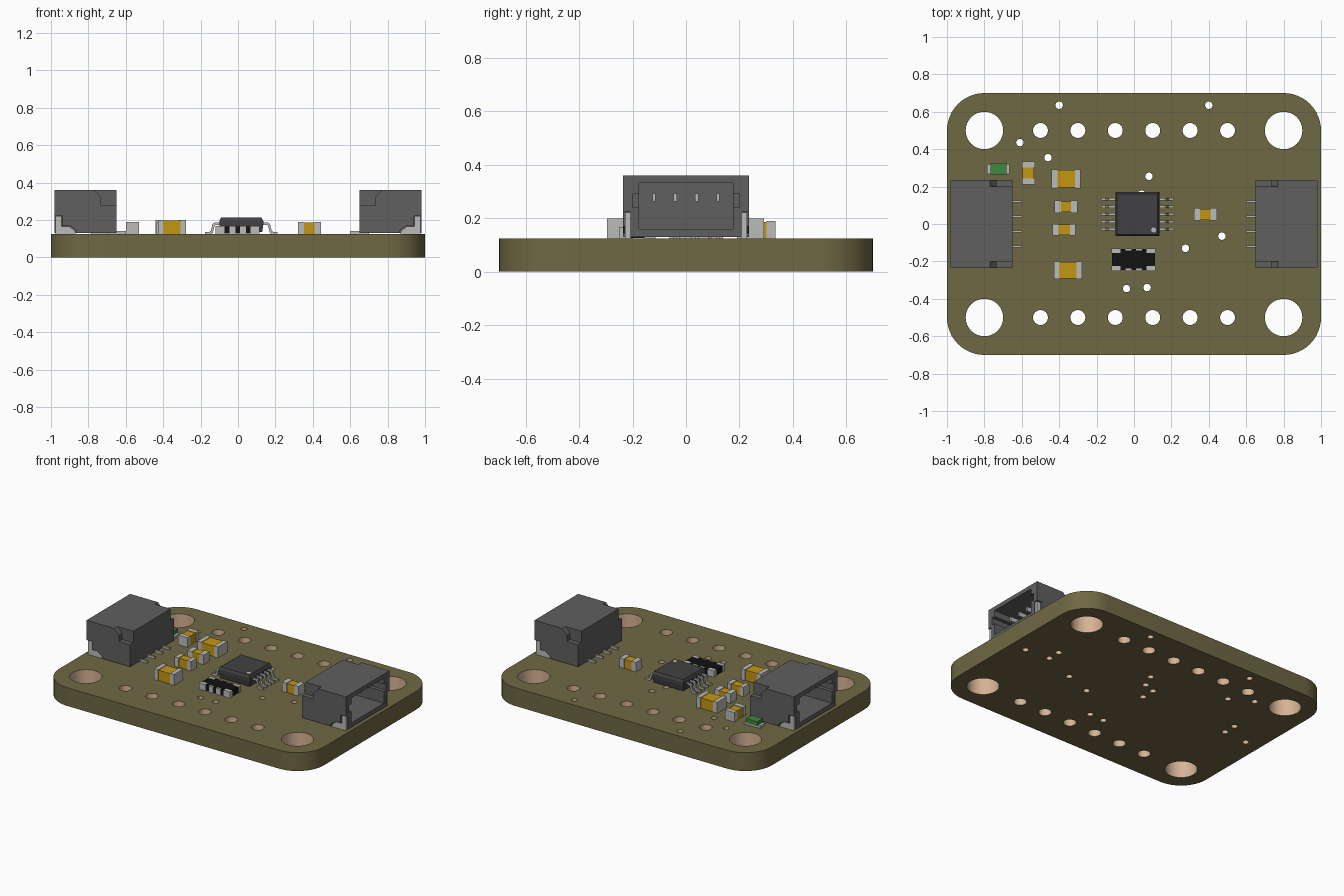
import bpy, bmesh, math
from mathutils import Vector

if "Cube" in bpy.data.objects:
    bpy.data.objects.remove(bpy.data.objects["Cube"])

TOP = 0.125  # board thickness


def material(name, r, g, b):
    m = bpy.data.materials.new(name)
    m.diffuse_color = (r, g, b, 1)
    m.use_nodes = True
    m.node_tree.nodes["Principled BSDF"].inputs["Base Color"].default_value = m.diffuse_color
    return m


OLIVE = material("olive board", 0.162, 0.138, 0.058)
COPPER = material("copper plating", 0.68, 0.45, 0.30)
GREY = material("connector grey", 0.115, 0.115, 0.115)
CHARCOAL = material("chip charcoal", 0.053, 0.053, 0.056)
BLACK = material("resistor black", 0.006, 0.006, 0.006)
SILVER = material("solder silver", 0.50, 0.50, 0.485)
GOLD = material("capacitor gold", 0.55, 0.31, 0.006)
GREEN = material("lamp green", 0.05, 0.25, 0.055)


def finish(name, bm, *mats):
    bmesh.ops.recalc_face_normals(bm, faces=bm.faces)
    me = bpy.data.meshes.new(name)
    bm.to_mesh(me)
    bm.free()
    for m in mats:
        me.materials.append(m)
    ob = bpy.data.objects.new(name, me)
    bpy.context.collection.objects.link(ob)
    return ob


def prisms(name, shapes, mat):
    """Each shape is (xz profile, y0, y1), extruded along y."""
    bm = bmesh.new()
    for pts, y0, y1 in shapes:
        f = bm.faces.new([bm.verts.new((x, y0, z)) for x, z in pts])
        ext = bmesh.ops.extrude_face_region(bm, geom=[f])["geom"]
        bmesh.ops.translate(bm, vec=(0, y1 - y0, 0),
                            verts=[v for v in ext if isinstance(v, bmesh.types.BMVert)])
    return finish(name, bm, mat)


def boxes(name, spans, mat):
    """Each span is x0, x1, y0, y1, z0, z1."""
    return prisms(name, [([(a, e), (b, e), (b, f), (a, f)], c, d)
                         for a, b, c, d, e, f in spans], mat)


def cut(target, cutter):
    mod = target.modifiers.new("cut", 'BOOLEAN')
    mod.operation, mod.solver, mod.object = 'DIFFERENCE', 'EXACT', cutter
    bpy.context.view_layer.objects.active = target
    bpy.ops.object.modifier_apply(modifier=mod.name)
    bpy.data.objects.remove(cutter)


# Circuit board with rounded corners and plated holes
def ring(x, y, r, n):
    return [(x + r * math.cos(math.tau * i / n), y + r * math.sin(math.tau * i / n))
            for i in range(n)]


outline = []
for k, (sx, sy) in enumerate([(1, 1), (-1, 1), (-1, -1), (1, -1)]):
    for i in range(13):
        a = math.pi / 2 * (k + i / 12)
        outline.append((sx * 0.8 + 0.2 * math.cos(a), sy * 0.5 + 0.2 * math.sin(a)))

vias = [(-0.4, 0.635), (0.4, 0.635), (-0.61, 0.435), (-0.46, 0.355), (0.08, 0.255),
        (0.04, 0.16), (-0.043, 0.13), (-0.043, 0.035), (0.47, -0.065), (0.275, -0.13),
        (-0.04, -0.345), (0.07, -0.34)]
vias += [(s * x, y) for s in (-1, 1) for x, y in [(0.89, 0.015), (0.71, 0.03), (0.71, 0.12)]]
loops = [outline]
loops += [ring(sx * 0.8, sy * 0.5, 0.1, 40) for sx in (-1, 1) for sy in (-1, 1)]
loops += [ring(-0.5 + 0.2 * i, s * 0.5, 0.04, 24) for i in range(6) for s in (-1, 1)]
loops += [ring(x, y, 0.02, 16) for x, y in vias]

bm = bmesh.new()
for loop in loops:
    vs = [bm.verts.new((x, y, 0)) for x, y in loop]
    for i, v in enumerate(vs):
        bm.edges.new((v, vs[i - 1]))
bmesh.ops.triangle_fill(bm, edges=bm.edges[:], use_beauty=True, normal=Vector((0, 0, 1)))
ext = bmesh.ops.extrude_face_region(bm, geom=bm.faces[:])["geom"]
bmesh.ops.translate(bm, vec=(0, 0, TOP), verts=[v for v in ext if isinstance(v, bmesh.types.BMVert)])
bm.normal_update()
for f in bm.faces:
    c = f.calc_center_median()
    inside = math.hypot(max(abs(c.x) - 0.8, 0), max(abs(c.y) - 0.5, 0)) < 0.18
    f.material_index = int(abs(f.normal.z) < 0.5 and inside)
board = finish("circuit_board", bm, OLIVE, COPPER)
bpy.context.view_layer.objects.active = board
board.select_set(True)
bpy.ops.object.shade_smooth_by_angle(angle=math.radians(30))
board.select_set(False)

# Side connectors: shell with socket, latch steps, corner tabs and pins
PIN_Y = [-0.12, -0.04, 0.04, 0.12]
for side, s in (("left", -1), ("right", 1)):
    def mx(a, b):
        return (s * a, s * b)
    shell = boxes(side + "_connector_shell", [(*mx(0.65, 0.98), -0.235, 0.235, 0.13, 0.36)], GREY)
    cut(shell, boxes("cutter", [(*mx(0.72, 1.1), -0.175, 0.175, 0.16, 0.332)], GREY))
    for t in (-1, 1):
        # keyway beside the socket
        cut(shell, boxes("cutter", [(*mx(0.80, 1.1), t * 0.16, t * 0.2, 0.24, 0.29)], GREY))
        # stepped recess on the rear upper edge
        step = [(0.6, 0.28), (0.735, 0.28), (0.735, 0.322), (0.77, 0.36), (0.77, 0.4), (0.6, 0.4)]
        cut(shell, prisms("cutter", [([(s * x, z) for x, z in step], t * 0.2, t * 0.3)], GREY))
        # notch at the lower outer corner
        notch = [(0.865, 0.1), (0.865, 0.145), (0.9, 0.17), (0.94, 0.17),
                 (0.94, 0.225), (1.1, 0.225), (1.1, 0.1)]
        cut(shell, prisms("cutter", [([(s * x, z) for x, z in notch], t * 0.21, t * 0.3)], GREY))
    tab = [(0.87, TOP), (0.975, TOP), (0.975, 0.222), (0.945, 0.222), (0.945, 0.165),
           (0.9, 0.165), (0.87, 0.14)]
    prisms(side + "_solder_tabs", [([(s * x, z) for x, z in tab], t * 0.205, t * 0.228)
                                   for t in (-1, 1)], SILVER)
    boxes(side + "_connector_pins",
          [(*mx(0.6, 0.7), y - 0.006, y + 0.006, TOP, 0.14) for y in PIN_Y] +
          [(*mx(0.71, 0.9), y - 0.006, y + 0.006, 0.262, 0.292) for y in PIN_Y], SILVER)

# Ceramic capacitors: gold body between silver end caps
CAPS = [(-0.44, -0.285, 0.19, 0.292, 0.2, 0.03), (-0.425, -0.302, 0.06, 0.125, 0.19, 0.034),
        (-0.435, -0.312, -0.062, 0.0, 0.19, 0.03), (-0.427, -0.277, -0.295, -0.2, 0.2, 0.03),
        (0.32, 0.443, 0.018, 0.085, 0.19, 0.034)]
e = 0.004
for i, (x0, x1, y0, y1, z, w) in enumerate(CAPS):
    boxes(f"capacitor_body_{i + 1}", [(x0 + w, x1 - w, y0 + e, y1 - e, TOP, z - e)], GOLD)
    boxes(f"capacitor_caps_{i + 1}", [(x0, x0 + w, y0, y1, TOP, z), (x1 - w, x1, y0, y1, TOP, z)], SILVER)
boxes("upright_capacitor_body", [(-0.596, -0.534, 0.243, 0.302, TOP, 0.186)], GOLD)
boxes("upright_capacitor_caps", [(-0.6, -0.53, 0.21, 0.243, TOP, 0.19),
                                 (-0.6, -0.53, 0.302, 0.335, TOP, 0.19)], SILVER)

# Indicator lamp
boxes("lamp_base", [(-0.785, -0.665, 0.268, 0.322, TOP, 0.142)], SILVER)
boxes("lamp_lens", [(-0.767, -0.682, 0.264, 0.326, 0.138, 0.168)], GREEN)

# Resistor array with four terminals on each long side
boxes("resistor_array_body", [(-0.118, 0.113, -0.246, -0.134, TOP + 0.002, 0.165)], BLACK)
terms = []
for x0, x1, d in [(-0.12, -0.072, 0.026), (-0.046, -0.014, 0.012), (0.01, 0.042, 0.012), (0.067, 0.115, 0.026)]:
    terms += [(x0, x1, -0.25, -0.25 + d, TOP, 0.168), (x0, x1, -0.13 - d, -0.13, TOP, 0.168)]
boxes("resistor_array_terminals", terms, SILVER)

# Chip: tapered package, bent leads and marker dot
CX = 0.0175
half = [(0.112, 0.137), (0.1175, 0.172), (0.1175, 0.195), (0.109, 0.212)]
bm = bmesh.new()
rings = []
for r, z in half:
    rings.append([bm.verts.new((CX + sx * r, 0.0525 + sy * r, z))
                  for sx, sy in [(1, 1), (-1, 1), (-1, -1), (1, -1)]])
for a, b in zip(rings, rings[1:]):
    for i in range(4):
        bm.faces.new((a[i - 1], a[i], b[i], b[i - 1]))
bm.faces.new(rings[0])
bm.faces.new(rings[-1])
finish("chip_package", bm, CHARCOAL)
lead = [(0.11, 0.186), (0.142, 0.186), (0.154, 0.178), (0.163, 0.142), (0.17, 0.137), (0.195, 0.137),
        (0.195, TOP), (0.163, TOP), (0.152, 0.132), (0.143, 0.17), (0.137, 0.174), (0.11, 0.174)]
prisms("chip_leads", [([(CX + s * x, z) for x, z in lead], y - 0.006, y + 0.006)
                      for s in (-1, 1) for y in (-0.028, 0.012, 0.052, 0.092, 0.132)], SILVER)
bm = bmesh.new()
bmesh.ops.create_circle(bm, cap_ends=True, segments=20, radius=0.013)
bmesh.ops.translate(bm, vec=(0.105, -0.032, 0.2135), verts=bm.verts)
finish("chip_marker_dot", bm, SILVER)
